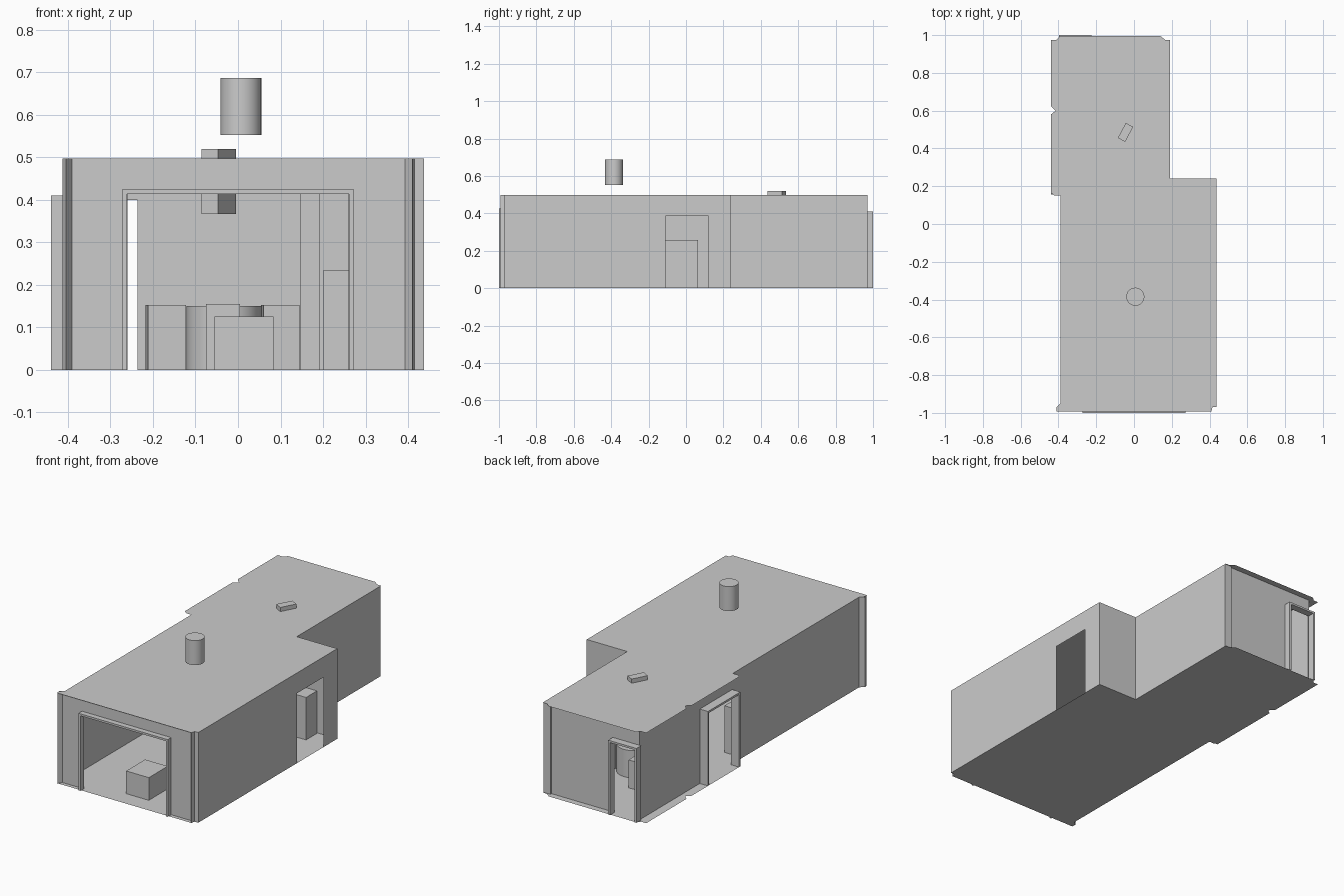
import bpy, bmesh, math
from mathutils import Vector

if "Cube" in bpy.data.objects:
    bpy.data.objects.remove(bpy.data.objects["Cube"])

H = 0.497  # room height


def finish(name, bm):
    mesh = bpy.data.meshes.new(name)
    bm.to_mesh(mesh)
    bm.free()
    ob = bpy.data.objects.new(name, mesh)
    bpy.context.collection.objects.link(ob)
    return ob


def slab(name, outline, z, up):
    """Flat sheet from a plan outline."""
    bm = bmesh.new()
    f = bm.faces.new([bm.verts.new((x, y, z)) for x, y in outline])
    f.normal_update()
    if (f.normal.z > 0) != up:
        f.normal_flip()
    return finish(name, bm)


def wall(name, a, b, door=None):
    """Upright sheet from a to b; door = (start, end, top) measured along it."""
    a, b = Vector(a), Vector(b)
    length = (b - a).length
    d = (b - a) / length
    if door:
        s, e, t = door
        rects = [(0, s, 0, H), (s, e, t, H), (e, length, 0, H)]
    else:
        rects = [(0, length, 0, H)]
    bm = bmesh.new()
    for u0, u1, z0, z1 in rects:
        p, q = a + d * u0, a + d * u1
        bm.faces.new([bm.verts.new(c) for c in
                      ((*p, z0), (*q, z0), (*q, z1), (*p, z1))])
    return finish(name, bm)


def box(name, x0, x1, y0, y1, z0, z1, turn=0):
    bm = bmesh.new()
    bmesh.ops.create_cube(bm, size=1)
    bmesh.ops.scale(bm, vec=(x1 - x0, y1 - y0, z1 - z0), verts=bm.verts)
    ob = finish(name, bm)
    ob.location = ((x0 + x1) / 2, (y0 + y1) / 2, (z0 + z1) / 2)
    ob.rotation_euler.z = math.radians(turn)
    return ob


def cylinder(name, x, y, r, z0, z1):
    bpy.ops.mesh.primitive_cylinder_add(vertices=32, radius=r, depth=z1 - z0,
                                        location=(x, y, (z0 + z1) / 2))
    ob = bpy.context.object
    ob.name = name
    bpy.ops.object.shade_smooth_by_angle()
    return ob


def frame(name, axis, s, e, top, d0, d1, w=0.011):
    """Two jambs and a lintel; s..e runs along axis, d0..d1 is the depth."""
    for part, u0, u1, z0, z1 in (("jamb_a", s, s + w, 0, top),
                                 ("jamb_b", e - w, e, 0, top),
                                 ("lintel", s + w, e - w, top - w, top)):
        if axis == 'x':
            box(f"{name}_{part}", u0, u1, d0, d1, z0, z1)
        else:
            box(f"{name}_{part}", d0, d1, u0, u1, z0, z1)


# Floor and roof share one notched plan
plan = [(-.41, -.992), (.41, -.992), (.415, -.97), (.437, -.97), (.437, .24),
        (.19, .24), (.19, .975), (.165, .975), (.14, .995), (-.39, .995),
        (-.41, .975), (-.44, .975), (-.44, .625), (-.415, .6), (-.44, .58),
        (-.44, .165), (-.42, .15), (-.39, .15), (-.39, -.95), (-.41, -.97)]
slab("floor", plan, 0, False)
slab("roof", plan, H, True)

# Main walls, counter-clockwise, with door openings
wall("front_wall", (-.39, -.97), (.393, -.97), (.13, .65, .415))
wall("right_wall", (.437, -.97), (.437, .24), (.86, 1.09, .385))
wall("step_wall", (.437, .24), (.19, .24))
wall("side_wall", (.19, .24), (.19, .97))
wall("back_wall", (.147, .96), (-.39, .96), (.377, .53, .40))
wall("left_wall", (-.39, .96), (-.39, -.95), (.53, .80, .40))

# Narrow strips that close the corners
for i, (a, b) in enumerate([((.393, -.97), (.41, -.992)), ((.41, -.992), (.415, -.97)),
                            ((.415, -.97), (.437, -.97)), ((.19, .97), (.147, .97)),
                            ((.147, .97), (.147, .96)), ((-.39, -.95), (-.413, -.97)),
                            ((-.413, -.97), (-.405, -.992)), ((-.405, -.992), (-.39, -.97))]):
    wall(f"corner_strip_{i}", a, b)

# Door frames
frame("front_frame", 'x', -.272, .272, .425, -1.0, -.97)
frame("back_frame", 'x', -.398, -.226, .41, .96, 1.0)
frame("left_frame", 'y', .155, .437, .41, -.44, -.39)

# Furniture blocks
box("front_block", -.055, .083, -.895, -.73, 0, .125)
box("left_cabinet", -.385, -.28, -.20, .065, 0, .257)
box("right_cabinet", .20, .317, .14, .235, 0, .234)
box("near_seat", -.075, .005, .31, .39, 0, .155)
box("left_seat", -.215, -.125, .59, .68, 0, .153, 4)
box("right_seat", .057, .142, .45, .54, 0, .153, 4)
cylinder("round_table", -.033, .50, .088, 0, .15)

# Ceiling block poking through the roof, and floating drum above
box("ceiling_block", -.067, -.023, .44, .53, .367, .52, -28)
cylinder("roof_drum", .007, -.385, .048, .552, .687)
